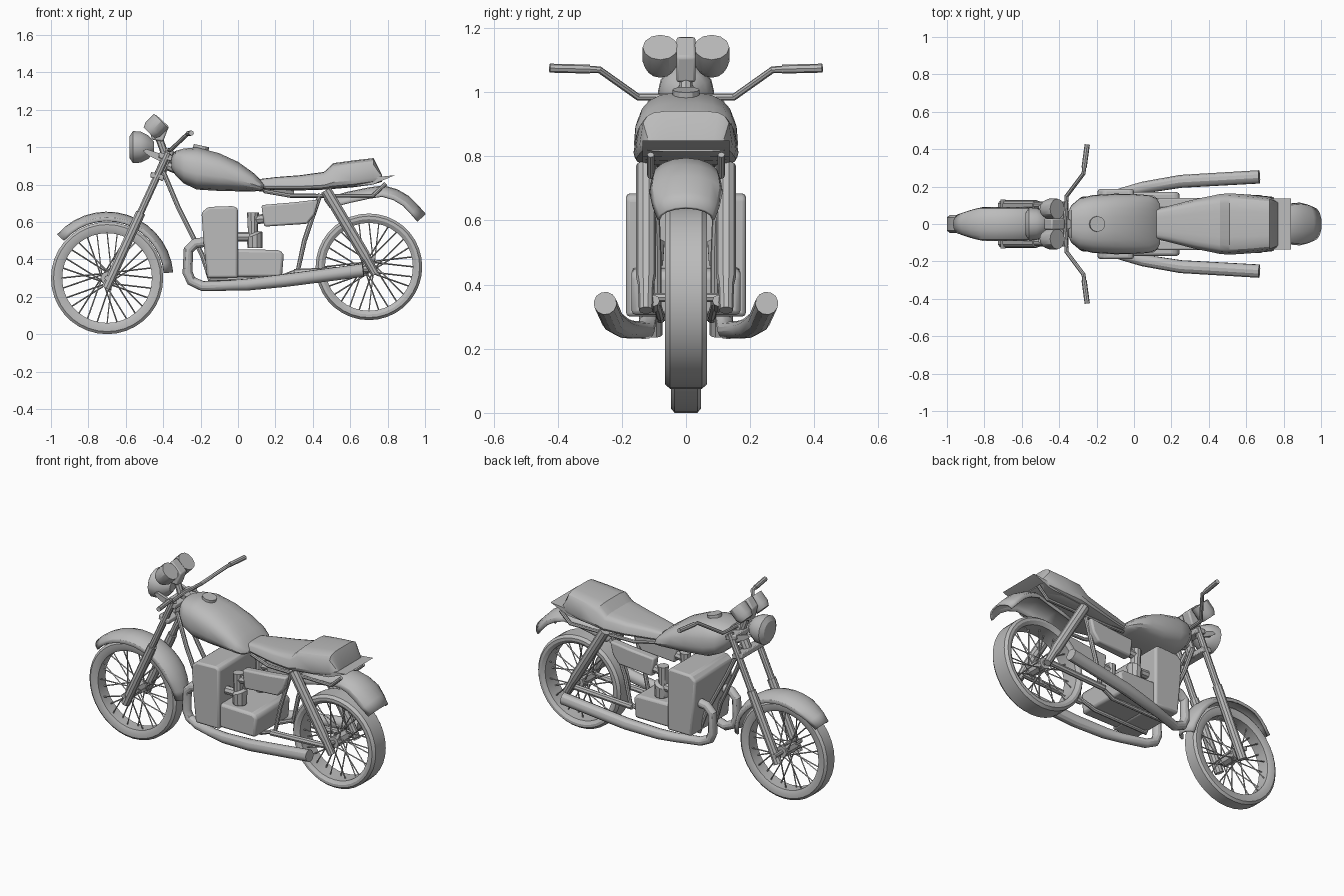
import bpy
import math
from math import sin, cos, pi, radians

cube = bpy.data.objects.get("Cube")
if cube:
    bpy.data.objects.remove(cube, do_unlink=True)

grey = bpy.data.materials.new("plain_grey")
grey.use_nodes = True
grey.diffuse_color = (0.5, 0.5, 0.5, 1)
grey.node_tree.nodes["Principled BSDF"].inputs["Base Color"].default_value = (0.5, 0.5, 0.5, 1)
parts = []


def add(name, mesh):
    mesh.name = name
    mesh.materials.clear()
    mesh.materials.append(grey)
    obj = bpy.data.objects.new(name, mesh)
    bpy.context.collection.objects.link(obj)
    parts.append(obj)
    return obj


def build(name, verts, faces):
    mesh = bpy.data.meshes.new(name)
    mesh.from_pydata(verts, [], faces)
    mesh.update()
    return add(name, mesh)


def grid_faces(rows, cols, wrap_rows=False, wrap_cols=True):
    """Quads joining consecutive rows of points."""
    faces = []
    for i in range(rows if wrap_rows else rows - 1):
        for j in range(cols if wrap_cols else cols - 1):
            a, b = i * cols, (i + 1) % rows * cols
            k = (j + 1) % cols
            faces.append((a + j, a + k, b + k, b + j))
    return faces


def tubes(name, paths, r=0.01, res=2, mirror=False):
    """Round tubes along paths; an optional fourth value sets the local radius."""
    if mirror:
        paths = paths + [[(p[0], -p[1], *p[2:]) for p in path] for path in paths]
    curve = bpy.data.curves.new(name, "CURVE")
    curve.dimensions = "3D"
    curve.bevel_depth = 1
    curve.bevel_resolution = res
    curve.use_fill_caps = True
    for path in paths:
        spline = curve.splines.new("POLY")
        spline.points.add(len(path) - 1)
        for point, p in zip(spline.points, path):
            point.co = (*p[:3], 1)
            point.radius = p[3] if len(p) > 3 else r
    temp = bpy.data.objects.new(name + "_path", curve)
    bpy.context.collection.objects.link(temp)
    graph = bpy.context.evaluated_depsgraph_get()
    mesh = bpy.data.meshes.new_from_object(temp.evaluated_get(graph))
    bpy.data.objects.remove(temp, do_unlink=True)
    return add(name, mesh)


def prism(name, profile, spans, bevel=0.012):
    """Side profile (x, z) extruded across each span of y."""
    n, verts, faces = len(profile), [], []
    for y0, y1 in spans:
        o = len(verts)
        verts += [(x, y, z) for y in (y0, y1) for x, z in profile]
        faces += [tuple(range(o, o + n)), tuple(range(o + 2 * n - 1, o + n - 1, -1))]
        faces += [(o + j, o + n + j, o + n + (j + 1) % n, o + (j + 1) % n) for j in range(n)]
    obj = build(name, verts, faces)
    if bevel:
        mod = obj.modifiers.new("soft_edges", "BEVEL")
        mod.width = bevel
        mod.segments = 2
    return obj


def loft(name, sections, power, taper, n=16):
    """Sections (x, bottom, top, half width) with rounded-box outlines."""
    verts = []
    for x, low, high, w in sections:
        for j in range(n):
            a = 2 * pi * (j + 0.5) / n
            c = math.copysign(abs(cos(a)) ** power, cos(a))
            s = math.copysign(abs(sin(a)) ** power, sin(a))
            verts.append((x, w * c * (1 - taper * (s + 1) / 2), (low + high) / 2 + s * (high - low) / 2))
    m = len(verts)
    faces = grid_faces(len(sections), n)
    faces += [tuple(range(n - 1, -1, -1)), tuple(range(m - n, m))]
    return build(name, verts, faces)


def fender(name, path, centre, drop, n=9):
    """Arched strip along (x, z, half width), edges dropped towards the wheel centre."""
    verts = []
    for x, z, w in path:
        dx, dz = centre[0] - x, centre[1] - z
        d = math.hypot(dx, dz)
        for j in range(n):
            a = pi * (j / (n - 1) - 0.5)
            k = drop * (1 - cos(a)) / d
            verts.append((x + dx * k, w * sin(a), z + dz * k))
    obj = build(name, verts, grid_faces(len(path), n, wrap_cols=False))
    mod = obj.modifiers.new("sheet", "SOLIDIFY")
    mod.thickness = 0.01
    mod.offset = 0


def wheel(name, cx, cz, outer, inner, w, seg=36):
    # tyre and rim ring
    section = [(inner, -w * 0.8), (inner + 0.02, -w), (outer - 0.014, -w), (outer, -w * 0.75),
               (outer, w * 0.75), (outer - 0.014, w), (inner + 0.02, w), (inner, w * 0.8)]
    verts = [(cx + r * cos(2 * pi * i / seg), y, cz + r * sin(2 * pi * i / seg))
             for i in range(seg) for r, y in section]
    build(name + "_tyre", verts, grid_faces(seg, len(section), wrap_rows=True))
    # crossed spokes
    spokes, count = [], 28
    for i in range(count):
        a = 2 * pi * i / count
        b = a + radians(55 if i % 4 < 2 else -55)
        y = 0.045 if i % 2 else -0.045
        spokes.append([(cx + 0.03 * cos(b), y, cz + 0.03 * sin(b)),
                       (cx + inner * 1.02 * cos(a), y * 0.3, cz + inner * 1.02 * sin(a))])
    tubes(name + "_spokes", spokes, 0.004, 0)
    tubes(name + "_hub", [[(cx, -0.06, cz), (cx, 0.06, cz)]], 0.035)
    tubes(name + "_axle", [[(cx, -0.13, cz), (cx, 0.13, cz)]], 0.014)


# wheels and fenders
wheel("front_wheel", -0.70, 0.30, 0.30, 0.24, 0.047)
wheel("rear_wheel", 0.70, 0.36, 0.285, 0.235, 0.066)
arc = []
for i in range(15):
    t = i / 14
    a = radians(139 - 134 * t)
    arc.append((-0.70 + 0.35 * cos(a), 0.30 + 0.35 * sin(a), 0.05 + 0.036 * min(1, 5 * t, 5 * (1 - t))))
fender("front_fender", arc, (-0.70, 0.30), 0.045)
fender("rear_fender", [(0.46, 0.72, 0.08), (0.58, 0.755, 0.085), (0.7, 0.78, 0.09), (0.78, 0.79, 0.1),
                       (0.85, 0.77, 0.105), (0.91, 0.735, 0.11), (0.96, 0.685, 0.10), (1.0, 0.64, 0.085)],
       (0.70, 0.36), 0.055)

# fork, clamps and handlebar
tubes("fork_lower_legs", [[(-0.705, 0.1, 0.245), (-0.52, 0.1, 0.65)]], 0.027, 3, True)
tubes("fork_upper_legs", [[(-0.53, 0.1, 0.63), (-0.375, 0.1, 0.97)]], 0.02, 3, True)
for name, x, z in (("upper_clamp", -0.39, 0.955), ("lower_clamp", -0.435, 0.85)):
    prism(name, [(x - 0.035, z - 0.012), (x + 0.035, z - 0.03), (x + 0.04, z), (x - 0.03, z + 0.018)],
          [(-0.115, 0.115)], 0.005)
tubes("steering_stem", [[(-0.43, 0, 0.83), (-0.36, 0, 0.985)]], 0.03, 3)
tubes("handlebar", [[(-0.25, -0.425, 1.075), (-0.27, -0.27, 1.07), (-0.36, -0.15, 0.985),
                     (-0.37, 0, 0.985), (-0.36, 0.15, 0.985), (-0.27, 0.27, 1.07),
                     (-0.25, 0.425, 1.075)]], 0.011)
tubes("handlebar_grips", [[(-0.267, 0.3, 1.072), (-0.25, 0.425, 1.075)]], 0.014, 2, True)

# headlight and gauges
tubes("headlight", [[(-0.58, 0, 1.0, 0.06), (-0.562, 0, 1.0, 0.088), (-0.52, 0, 1.0, 0.085),
                     (-0.48, 0, 1.0, 0.065), (-0.45, 0, 1.0, 0.03)]], res=5)
prism("headlight_brackets", [(-0.51, 0.98), (-0.49, 0.99), (-0.37, 0.95), (-0.385, 0.91), (-0.48, 0.955)],
      [(-0.1, -0.08), (0.08, 0.1)], 0)
tubes("gauges", [[(-0.475, 0.08, 1.075, 0.042), (-0.455, 0.08, 1.095, 0.055),
                  (-0.41, 0.08, 1.14, 0.055)]], res=4, mirror=True)
prism("gauge_mount", [(-0.46, 1.04), (-0.4, 1.03), (-0.37, 1.11), (-0.44, 1.175), (-0.48, 1.12)],
      [(-0.03, 0.03)], 0.008)
tubes("gauge_stem", [[(-0.39, 0, 0.96), (-0.43, 0, 1.07)]], 0.02)

# fuel tank and seat
loft("fuel_tank", [(-0.355, 0.885, 0.95, 0.06), (-0.335, 0.85, 0.98, 0.105), (-0.29, 0.805, 0.993, 0.145),
                   (-0.22, 0.772, 1.0, 0.162), (-0.1, 0.765, 0.968, 0.17), (0.0, 0.763, 0.922, 0.168),
                   (0.08, 0.763, 0.865, 0.162), (0.12, 0.765, 0.825, 0.145), (0.14, 0.775, 0.8, 0.11)],
     0.75, 0.1, 20)
tubes("fuel_cap", [[(-0.2, 0, 0.985), (-0.195, 0, 1.008)]], 0.042, 4)
loft("seat", [(0.12, 0.775, 0.83, 0.085), (0.2, 0.77, 0.84, 0.105), (0.33, 0.768, 0.85, 0.14),
              (0.46, 0.772, 0.868, 0.168), (0.51, 0.776, 0.915, 0.172), (0.62, 0.785, 0.93, 0.165),
              (0.725, 0.80, 0.942, 0.152), (0.77, 0.815, 0.85, 0.13)], 0.45, 0.15)
prism("seat_base", [(0.5, 0.78), (0.72, 0.8), (0.84, 0.85), (0.74, 0.84), (0.5, 0.8)], [(-0.135, 0.135)], 0)

# frame
tubes("frame_backbone", [[(-0.4, 0, 0.91), (-0.2, 0, 0.83), (0.3, 0, 0.765)]], 0.025)
tubes("frame_down_tubes", [[(-0.4, 0.03, 0.87), (-0.32, 0.05, 0.68), (-0.19, 0.07, 0.42),
                            (-0.15, 0.08, 0.29), (0.22, 0.08, 0.3), (0.32, 0.09, 0.34),
                            (0.355, 0.09, 0.5), (0.44, 0.1, 0.75)]], 0.013, 2, True)
tubes("seat_rails", [[(0.14, 0.07, 0.765), (0.28, 0.1, 0.74), (0.72, 0.11, 0.74),
                      (0.79, 0.11, 0.805)]], 0.011, 2, True)
tubes("swingarm", [[(0.3, 0.1, 0.33), (0.72, 0.1, 0.35)]], 0.018, 2, True)
tubes("shock_absorbers", [[(0.735, 0.125, 0.32, 0.022), (0.69, 0.125, 0.40, 0.025),
                           (0.675, 0.125, 0.425, 0.031), (0.47, 0.125, 0.77, 0.031)]],
      res=3, mirror=True)

# engine
prism("engine_cylinders", [(-0.165, 0.3), (0.0, 0.3), (0.0, 0.67), (-0.02, 0.685), (-0.16, 0.68),
                           (-0.195, 0.65), (-0.185, 0.5)], [(-0.187, 0.187)], 0.018)
prism("crankcase", [(-0.15, 0.305), (0.235, 0.305), (0.245, 0.43), (0.22, 0.45), (-0.05, 0.455)],
      [(-0.17, 0.17)], 0.015)
tubes("carburettors", [[(0.09, 0.11, 0.46, 0.04), (0.09, 0.11, 0.53, 0.045), (0.08, 0.11, 0.54, 0.028),
                        (0.08, 0.11, 0.65, 0.032)]], res=3, mirror=True)
tubes("intakes", [[(-0.02, 0.11, 0.52), (0.1, 0.11, 0.52)], [(0.07, 0.11, 0.61), (0.16, 0.11, 0.62)]],
      0.025, 2, True)
prism("side_covers", [(0.14, 0.575), (0.37, 0.59), (0.41, 0.64), (0.43, 0.72), (0.3, 0.705), (0.125, 0.69)],
      [(-0.14, -0.085), (0.085, 0.14)], 0.01)

# exhausts
tubes("exhausts", [[(-0.16, 0.12, 0.495, 0.027), (-0.23, 0.12, 0.485, 0.027), (-0.265, 0.12, 0.45, 0.027),
                    (-0.27, 0.12, 0.33, 0.027), (-0.25, 0.12, 0.285, 0.027), (-0.19, 0.125, 0.257, 0.027),
                    (-0.05, 0.17, 0.26, 0.028), (0.05, 0.195, 0.265, 0.032), (0.25, 0.228, 0.287, 0.035),
                    (0.67, 0.252, 0.342, 0.036)]], res=4, mirror=True)

# smooth shading with kept edges
bpy.ops.object.select_all(action="DESELECT")
for obj in parts:
    obj.select_set(True)
bpy.context.view_layer.objects.active = parts[0]
bpy.ops.object.shade_smooth_by_angle(angle=radians(30))
